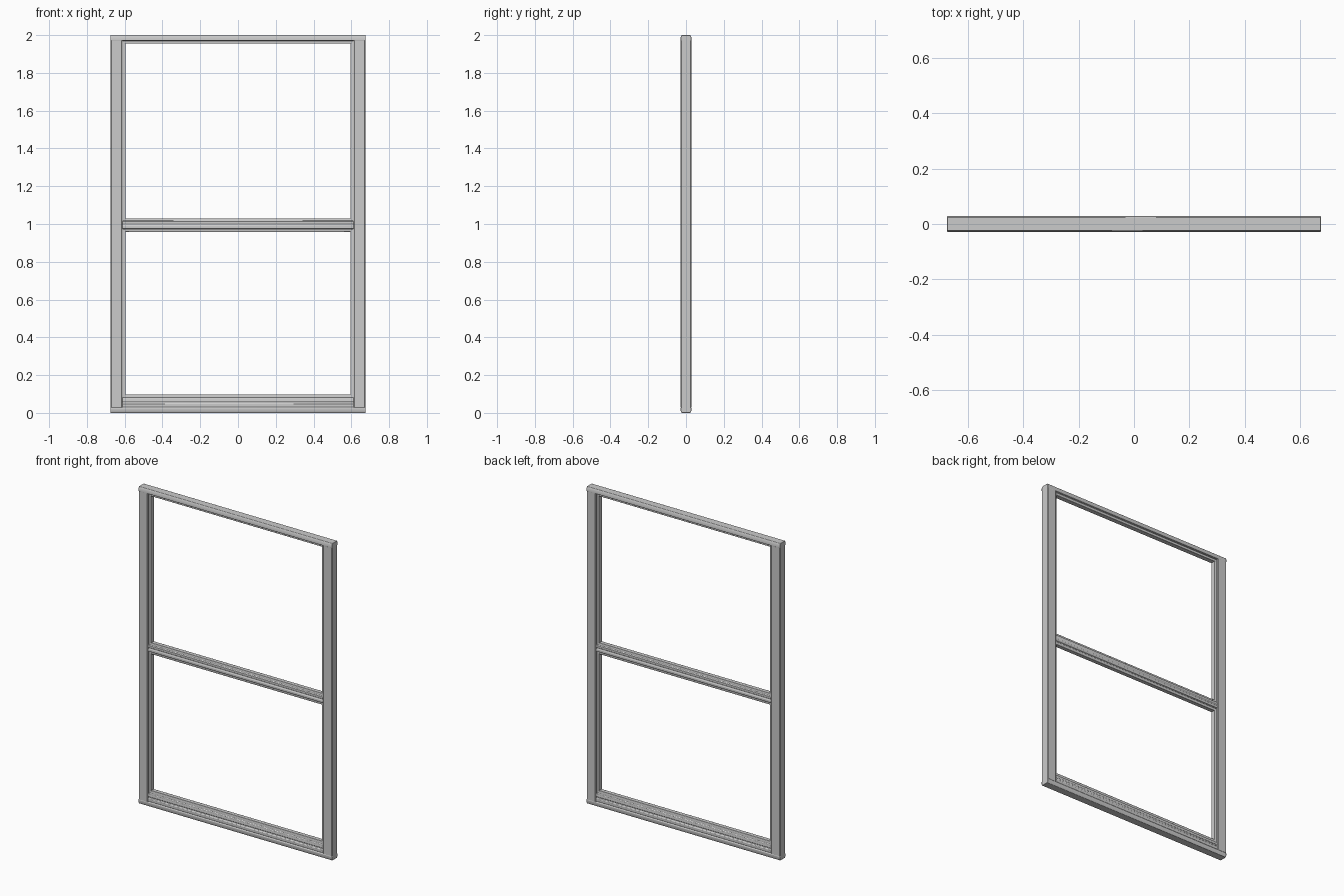
import bpy, bmesh
from mathutils import Vector

if "Cube" in bpy.data.objects:
    bpy.data.objects.remove(bpy.data.objects["Cube"])


def extrude_profile(name, pts, length, place, bevel=0.0):
    """Closed 2D profile swept from -length/2 to +length/2; place maps (a, b, t) to xyz."""
    bm = bmesh.new()
    ends = [[bm.verts.new(Vector(place(a, b, t))) for a, b in pts]
            for t in (-length / 2, length / 2)]
    n = len(pts)
    for i in range(n):
        j = (i + 1) % n
        bm.faces.new((ends[0][i], ends[0][j], ends[1][j], ends[1][i]))
    bm.faces.new(ends[0])
    bm.faces.new(ends[1])
    bmesh.ops.recalc_face_normals(bm, faces=bm.faces[:])
    me = bpy.data.meshes.new(name)
    bm.to_mesh(me)
    bm.free()
    ob = bpy.data.objects.new(name, me)
    bpy.context.collection.objects.link(ob)
    if bevel:
        m = ob.modifiers.new("soft_edges", 'BEVEL')
        m.width, m.segments = bevel, 2
    bpy.ops.object.select_all(action='DESELECT')
    ob.select_set(True)
    bpy.context.view_layer.objects.active = ob
    bpy.ops.object.shade_smooth_by_angle(angle=0.6)
    return ob


def symmetric(half):
    """Mirror a list of (half depth, height) points into a closed profile."""
    return half + [(-d, h) for d, h in reversed(half)]


def rail(name, half, length, bevel=0.002):
    return extrude_profile(name, symmetric(half), length, lambda a, b, t: (t, a, b), bevel)


# Head and sill of the outer frame, full width
rail("head", [(0.015, 1.955), (0.016, 1.970), (0.028, 1.971), (0.028, 1.990), (0.023, 2.0)], 1.35)
rail("sill", [(0.023, 0.0), (0.028, 0.010), (0.028, 0.026), (0.022, 0.032)], 1.35)

# Horizontal sash rails between the jambs
rail("bottom_sash_rail", [(0.024, 0.03), (0.024, 0.048), (0.020, 0.051), (0.020, 0.058),
                          (0.024, 0.061), (0.022, 0.078), (0.015, 0.081), (0.013, 0.098)], 1.23)
rail("meeting_rail", [(0.013, 0.958), (0.015, 0.973), (0.023, 0.976), (0.023, 0.990),
                      (0.020, 0.993), (0.020, 0.999), (0.023, 1.002), (0.023, 1.014),
                      (0.015, 1.017), (0.013, 1.030)], 1.23)

# Jambs with a stepped inner sash stile on each side
jamb = [(0.675, 0.024), (0.671, 0.028), (0.616, 0.028), (0.611, 0.024),
        (0.611, 0.016), (0.596, 0.014)]
jamb_profile = jamb + [(x, -y) for x, y in reversed(jamb)]
for side, s in (("left", -1), ("right", 1)):
    extrude_profile(side + "_jamb", jamb_profile, 1.945,
                    lambda a, b, t, s=s: (s * a, b, 1.0 + t))
